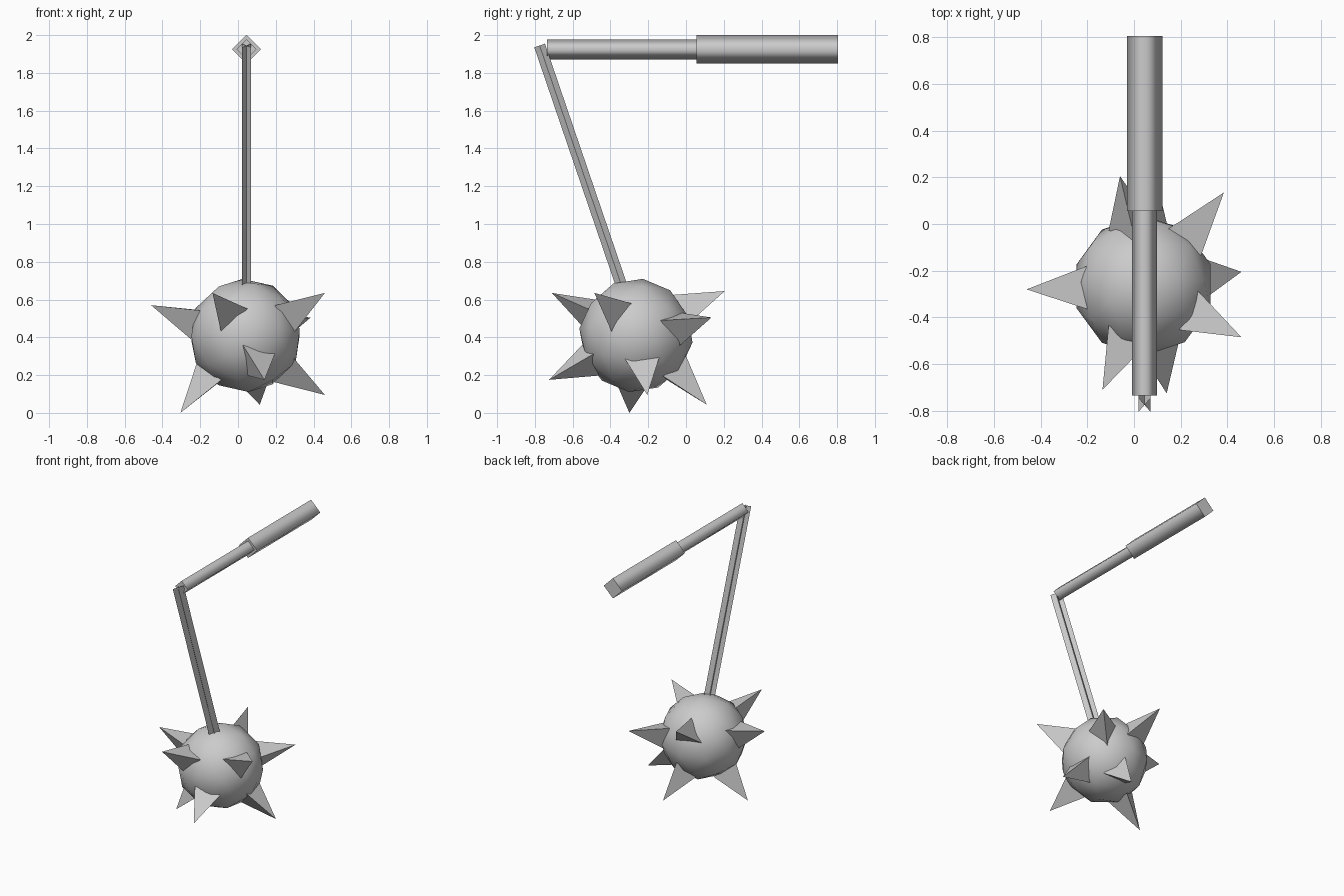
import bpy
import bmesh
import math
from mathutils import Matrix, Vector

cube = bpy.data.objects.get("Cube")
if cube:
    bpy.data.objects.remove(cube, do_unlink=True)

GREY = (0.6, 0.6, 0.6, 1.0)
metal = bpy.data.materials.new("plain grey")
metal.use_nodes = True
metal.diffuse_color = GREY
metal.node_tree.nodes["Principled BSDF"].inputs["Base Color"].default_value = GREY

AXIS_X = 0.045
BALL = Vector((0.04, -0.265, 0.41))


def finish(bm, name):
    mesh = bpy.data.meshes.new(name)
    bm.to_mesh(mesh)
    bm.free()
    mesh.materials.append(metal)
    obj = bpy.data.objects.new(name, mesh)
    bpy.context.collection.objects.link(obj)
    return obj


def diamond_bar(name, radius, start, end):
    """Four-sided bar along y with smooth sides and flat, sharp ends."""
    bm = bmesh.new()
    place = Matrix.Translation((AXIS_X, (start + end) / 2, 1.925)) @ Matrix.Rotation(math.pi / 2, 4, 'X')
    bmesh.ops.create_cone(bm, cap_ends=True, segments=4, radius1=radius,
                          radius2=radius, depth=end - start, matrix=place)
    bm.normal_update()
    for face in bm.faces:
        is_cap = abs(face.normal.y) > 0.9
        face.smooth = not is_cap
        if is_cap:
            for edge in face.edges:
                edge.smooth = False
    return finish(bm, name)


def spike(name, tip, corner):
    """Three-sided spike to tip; corner points towards one base vertex."""
    axis = (tip - BALL).normalized()
    side = (corner - axis * corner.dot(axis)).normalized()
    frame = Matrix((side, axis.cross(side), axis)).transposed().to_4x4()
    base = BALL + axis * 0.27
    length = (tip - base).length
    bm = bmesh.new()
    bmesh.ops.create_cone(bm, cap_ends=True, segments=3, radius1=0.107, radius2=0,
                          depth=length,
                          matrix=Matrix.Translation(base + axis * length / 2) @ frame)
    bmesh.ops.remove_doubles(bm, verts=bm.verts, dist=0.0001)
    # Turn the first base vertex onto the requested corner
    first = max((v for v in bm.verts if (v.co - tip).length > 0.1),
                key=lambda v: (v.co - base).dot(side))
    offset = (first.co - base).normalized()
    angle = math.atan2(axis.dot(offset.cross(side)), offset.dot(side))
    bmesh.ops.rotate(bm, verts=bm.verts, cent=base, matrix=Matrix.Rotation(angle, 3, axis))
    return finish(bm, name)


# Handle
diamond_bar("handle_shaft", 0.053, -0.735, 0.06)
diamond_bar("handle_grip", 0.076, 0.055, 0.805)

# Chain: two flat strips crossing along their length
top = Vector((AXIS_X, -0.775, 1.945))
bottom = Vector((AXIS_X, -0.333, 0.65))
across = Vector((0.025, 0, 0))
depth = (bottom - top).normalized().cross(Vector((1, 0, 0))) * 0.03
for name, half in (("chain_strip_a", across + depth), ("chain_strip_b", across - depth)):
    bm = bmesh.new()
    bm.faces.new([bm.verts.new(p) for p in (top - half, top + half, bottom + half, bottom - half)])
    finish(bm, name)

# Ball
bm = bmesh.new()
tilt = Matrix.Rotation(math.radians(-7), 4, 'X') @ Matrix.Rotation(math.radians(-3), 4, 'Y')
bmesh.ops.create_icosphere(bm, subdivisions=2, radius=0.302,
                           matrix=Matrix.Translation(BALL) @ tilt)
for face in bm.faces:
    face.smooth = True
finish(bm, "spiked_ball")

# Spikes: tip position and direction of one base corner
SPIKES = {
    "spike_left_high": ((-0.46, -0.28, 0.57), (-4, 0, -9)),
    "spike_left_low": ((-0.305, -0.3, 0.0), (-7, 0, 6)),
    "spike_right_high": ((0.46, -0.485, 0.635), (2, 8, 5)),
    "spike_right_low": ((0.46, -0.205, 0.095), (4, -9, 4)),
    "spike_back_low": ((0.115, 0.11, 0.043), (0, 8, 8)),
    "spike_back_right": ((0.385, 0.135, 0.505), (7, -7, 3)),
    "spike_back_high": ((-0.06, 0.205, 0.645), (-9, 0, -4)),
    "spike_front_high": ((-0.135, -0.71, 0.635), (8, -2, 2)),
    "spike_front_low": ((0.14, -0.725, 0.175), (9, 1, 2)),
}
for name, (tip, corner) in SPIKES.items():
    spike(name, Vector(tip), Vector(corner))
